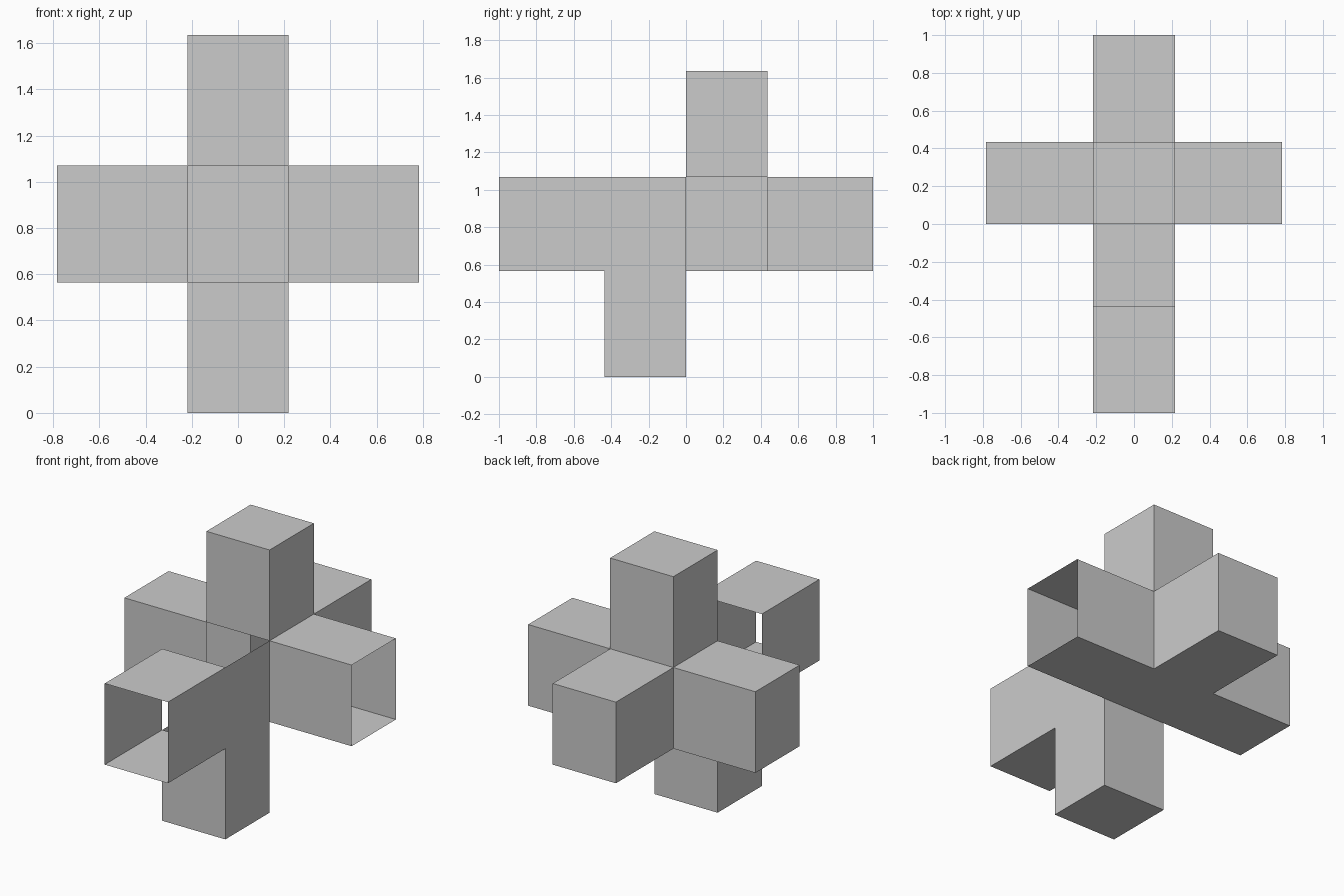
import bpy
import bmesh
from mathutils import Vector

cube = bpy.data.objects.get("Cube")
if cube:
    bpy.data.objects.remove(cube, do_unlink=True)

# Shared dimensions
W = 0.2175          # half width of every arm
D = 2 * W           # depth of a cell
X, Y = 0.7825, 1.0  # reach sideways and lengthwise
LOW, HIGH, TOP = 0.565, 1.07, 1.635

grey = bpy.data.materials.new("plain grey")
grey.use_nodes = True
colour = (0.6, 0.6, 0.6, 1)
grey.diffuse_color = colour
grey.node_tree.nodes["Principled BSDF"].inputs["Base Color"].default_value = colour

SIDES = {"right": (-1, 0, 0), "left": (1, 0, 0), "front": (0, -1, 0),
         "back": (0, 1, 0), "bottom": (0, 0, -1), "top": (0, 0, 1)}


def shell(name, x, y, z, open_sides):
    """Thin-walled box between the given ranges, with some sides left open."""
    bm = bmesh.new()
    bmesh.ops.create_cube(bm, size=1)
    bm.normal_update()
    gone = [f for f in bm.faces
            if any(f.normal.dot(Vector(SIDES[s])) > 0.9 for s in open_sides)]
    bmesh.ops.delete(bm, geom=gone, context='FACES')
    for v in bm.verts:
        v.co = [a + (b - a) * (c + 0.5) for (a, b), c in zip((x, y, z), v.co)]
    mesh = bpy.data.meshes.new(name)
    bm.to_mesh(mesh)
    bm.free()
    mesh.materials.append(grey)
    obj = bpy.data.objects.new(name, mesh)
    bpy.context.collection.objects.link(obj)
    return obj


mid_x, mid_y, mid_z = (-W, W), (0, D), (LOW, HIGH)

# Crossing: only its floor remains, the arms open into it
shell("hub_floor", mid_x, mid_y, mid_z, ["left", "right", "front", "back", "top"])

# Arms around the hub
shell("left_arm", (W, X), mid_y, mid_z, ["left", "right"])
shell("right_arm", (-X, -W), mid_y, mid_z, ["left"])
shell("back_arm", mid_x, (D, Y), mid_z, ["front"])
shell("upper_arm", mid_x, mid_y, (HIGH, TOP), ["bottom"])

# Front tube, open at both ends, joined to the hub by a single wall
shell("front_arm", mid_x, (-Y, -D), mid_z, ["front", "back"])
shell("joining_wall", mid_x, (-D, 0), mid_z,
      ["right", "front", "back", "bottom", "top"])

# Leg under the joining wall
shell("lower_arm", mid_x, (-D, 0), (0, LOW), ["top"])
